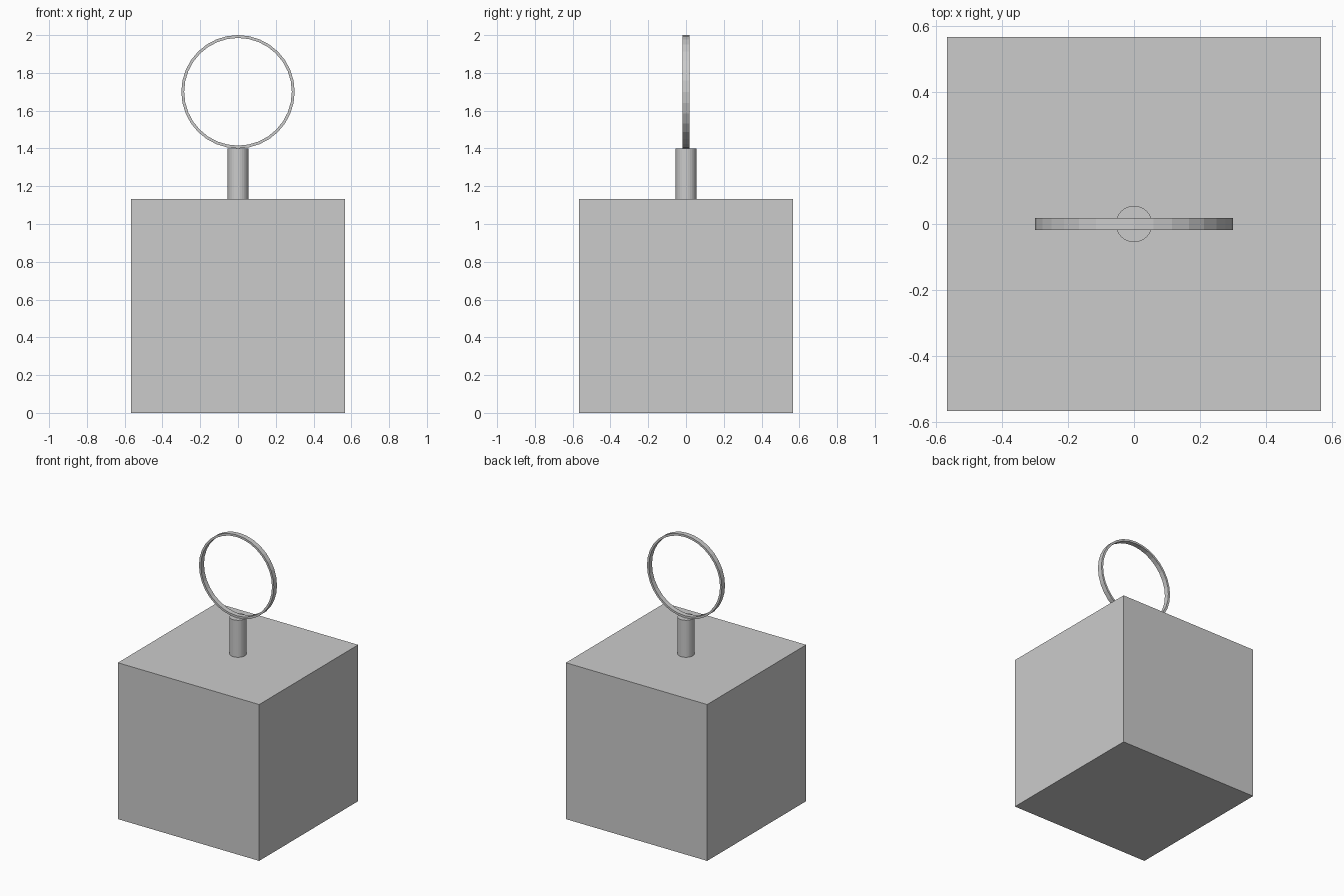
import bpy, bmesh, math

if "Cube" in bpy.data.objects:
    bpy.data.objects.remove(bpy.data.objects["Cube"])

BODY = 1.132          # cube side
RING_R, RING_IN, RING_W = 0.30, 0.285, 0.036
SEGS = 32

# Cube body
bpy.ops.mesh.primitive_cube_add(size=BODY, location=(0, 0, BODY / 2))
bpy.context.object.name = "cube_body"

# Short post on top
post_top = 1.40
bpy.ops.mesh.primitive_cylinder_add(
    vertices=SEGS, radius=0.055, depth=post_top - BODY,
    location=(0, 0, (post_top + BODY) / 2))
bpy.context.object.name = "post"

# Upright ring: rectangular section swept around the y axis
bm = bmesh.new()
h = RING_W / 2
loops = []
for i in range(SEGS):
    a = 2 * math.pi * i / SEGS
    loops.append([bm.verts.new((r * math.sin(a), y, 1.70 + r * math.cos(a)))
                  for r, y in ((RING_R, -h), (RING_R, h), (RING_IN, h), (RING_IN, -h))])
for i in range(SEGS):
    a, b = loops[i], loops[(i + 1) % SEGS]
    for j in range(4):
        k = (j + 1) % 4
        bm.faces.new((a[j], a[k], b[k], b[j]))
bmesh.ops.recalc_face_normals(bm, faces=bm.faces)
mesh = bpy.data.meshes.new("ring")
bm.to_mesh(mesh)
bm.free()
bpy.context.collection.objects.link(bpy.data.objects.new("ring", mesh))
